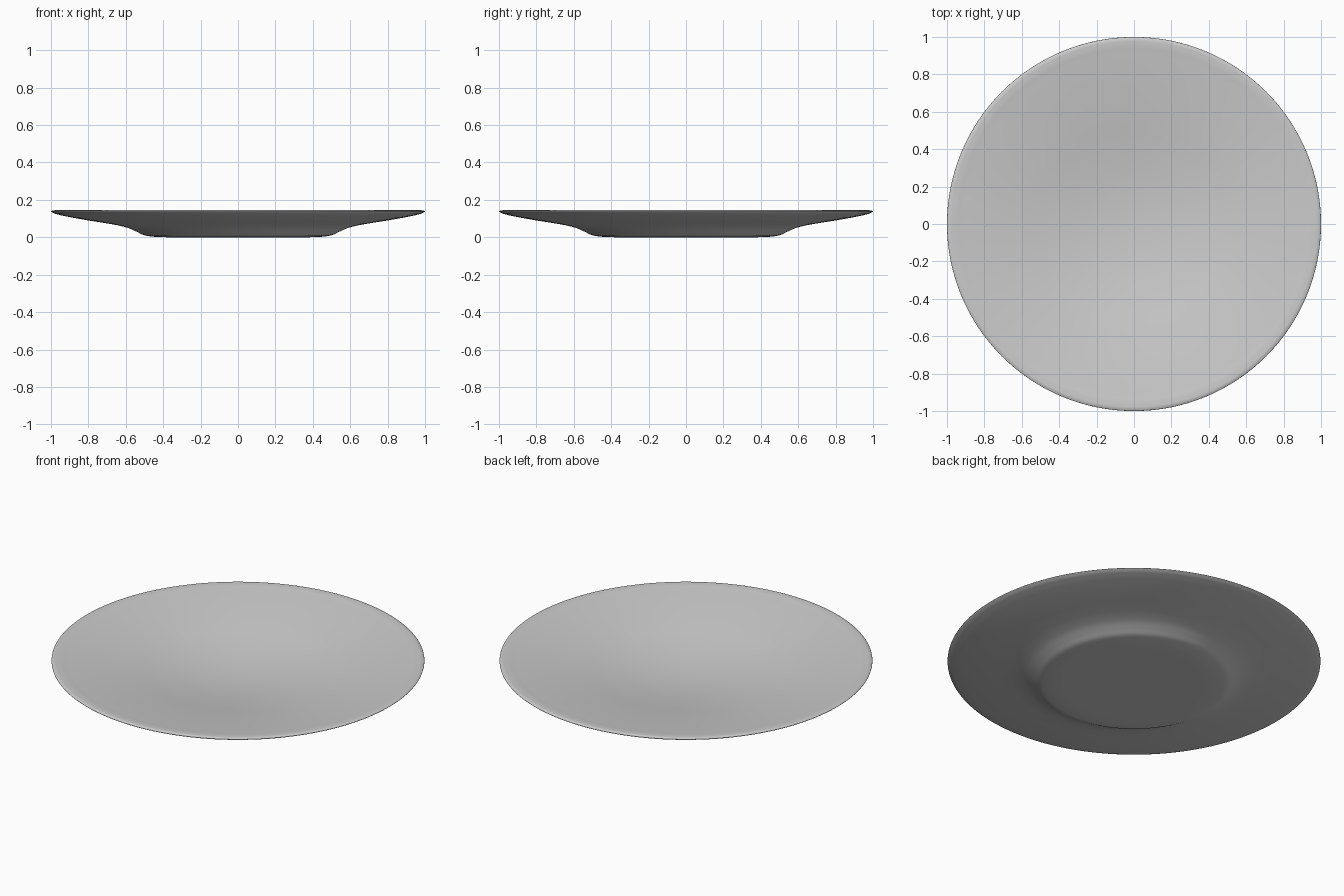
import bpy, bmesh, math

if "Cube" in bpy.data.objects:
    bpy.data.objects.remove(bpy.data.objects["Cube"])

SEGMENTS = 128
STEPS = 5

# Half profile (radius, height): underside, foot, rim, then dished top
PROFILE = [(0, 0), (0.2, 0), (0.38, 0.0), (0.46, 0.004), (0.505, 0.012), (0.54, 0.029),
           (0.58, 0.047), (0.63, 0.061), (0.70, 0.074), (0.80, 0.09), (0.90, 0.108),
           (0.96, 0.121), (0.988, 0.13), (1.0, 0.138), (0.99, 0.143), (0.965, 0.144),
           (0.92, 0.139), (0.8, 0.124), (0.6, 0.096), (0.4, 0.065), (0.2, 0.042), (0, 0.034)]


def smooth_path(points, steps):
    """Centripetal-style smoothing through every point, mirrored across the axis."""
    pts = [(-points[1][0], points[1][1])] + points + [(-points[-2][0], points[-2][1])]
    out = []
    for i in range(1, len(pts) - 2):
        p0, p1, p2, p3 = pts[i - 1:i + 3]
        a, b, c = math.dist(p0, p1), math.dist(p1, p2), math.dist(p2, p3)
        for s in range(steps):
            t = s / steps
            co = []
            for k in (0, 1):
                d = (p2[k] - p1[k]) / b
                m1 = (b * (p1[k] - p0[k]) / a + a * d) / (a + b) * b
                m2 = (c * d + b * (p3[k] - p2[k]) / c) / (b + c) * b
                co.append((2*t**3 - 3*t**2 + 1) * p1[k] + (t**3 - 2*t**2 + t) * m1
                          + (3*t**2 - 2*t**3) * p2[k] + (t**3 - t**2) * m2)
            out.append((min(max(co[0], 0), 1), max(co[1], 0)))
    return out + [points[-1]]


# Plate: spin the smoothed profile around z
bm = bmesh.new()
verts = [bm.verts.new((r, 0, z)) for r, z in smooth_path(PROFILE, STEPS)]
edges = [bm.edges.new(pair) for pair in zip(verts, verts[1:])]
bmesh.ops.spin(bm, geom=verts + edges, axis=(0, 0, 1), cent=(0, 0, 0),
               angle=2 * math.pi, steps=SEGMENTS, use_merge=True)
bmesh.ops.remove_doubles(bm, verts=bm.verts, dist=1e-5)
bmesh.ops.recalc_face_normals(bm, faces=bm.faces)
for f in bm.faces:
    f.smooth = True

mesh = bpy.data.meshes.new("plate")
bm.to_mesh(mesh)
bm.free()
plate = bpy.data.objects.new("plate", mesh)
bpy.context.collection.objects.link(plate)
